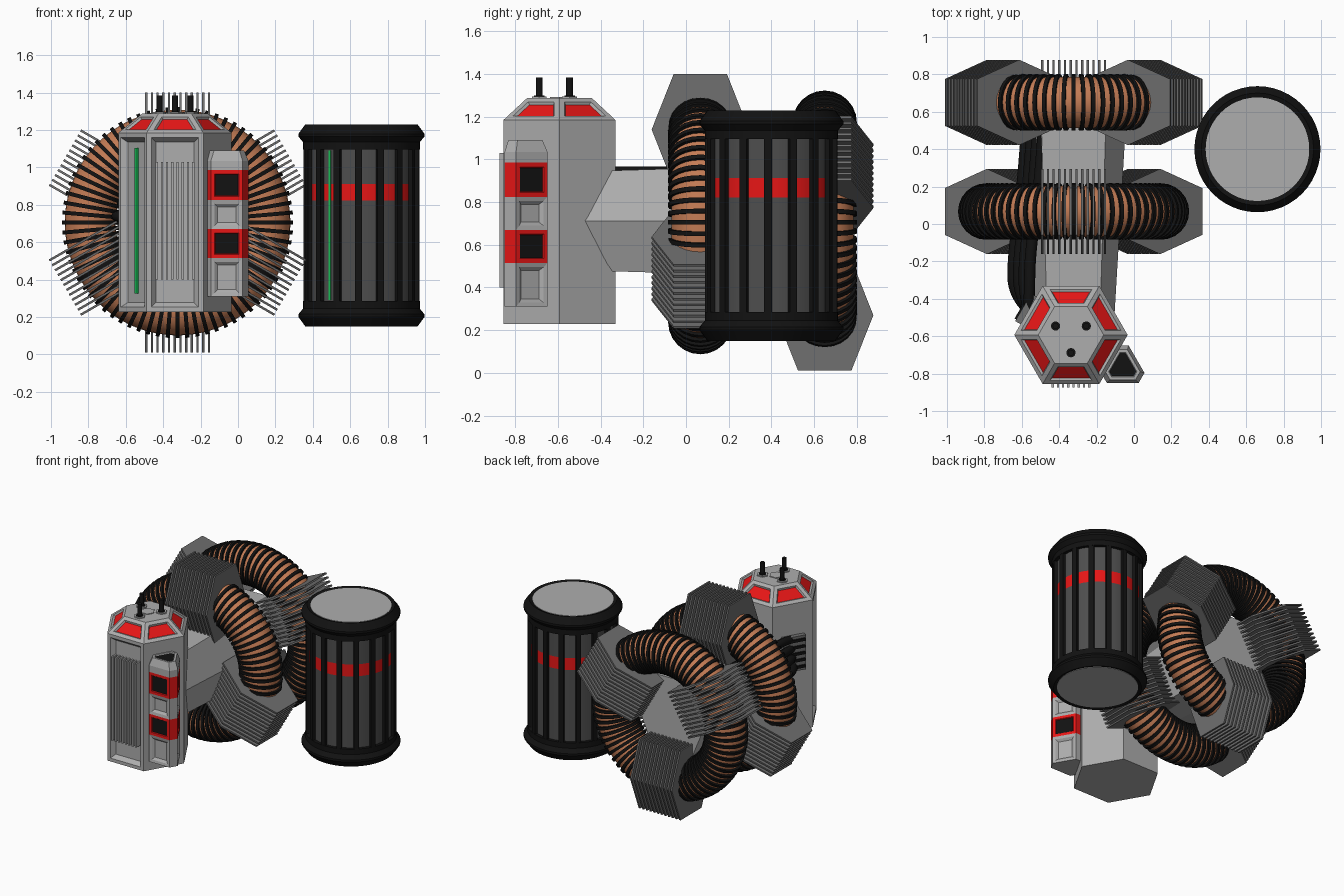
import bpy, bmesh, math
from math import sin, cos, pi, radians
from mathutils import Vector, Matrix

if "Cube" in bpy.data.objects:
    bpy.data.objects.remove(bpy.data.objects["Cube"])

def mat(name, r, g, b):
    m = bpy.data.materials.new(name)
    m.diffuse_color = (r, g, b, 1)
    m.use_nodes = True
    m.node_tree.nodes["Principled BSDF"].inputs["Base Color"].default_value = m.diffuse_color
    return m

LIGHT = mat("light_grey", 0.42, 0.42, 0.42)
FIN = mat("fin_grey", 0.16, 0.16, 0.16)
PANEL = mat("panel_grey", 0.075, 0.075, 0.075)
BLACK = mat("black", 0.006, 0.006, 0.006)
RED = mat("red", 0.8, 0.008, 0.008)
GREEN = mat("green", 0.01, 0.55, 0.1)
COPPER = mat("copper", 0.55, 0.2, 0.09)

def finish(name, bm, mats, smooth=False):
    bmesh.ops.recalc_face_normals(bm, faces=bm.faces[:])
    me = bpy.data.meshes.new(name)
    bm.to_mesh(me)
    bm.free()
    for m in mats:
        me.materials.append(m)
    ob = bpy.data.objects.new(name, me)
    bpy.context.collection.objects.link(ob)
    if smooth:
        bpy.ops.object.select_all(action='DESELECT')
        bpy.context.view_layer.objects.active = ob
        ob.select_set(True)
        bpy.ops.object.shade_smooth_by_angle(angle=radians(35))
    return ob

def loft(bm, sections, cap=True, close=False):
    rows = [[bm.verts.new(p) for p in s] for s in sections]
    n = len(rows[0])
    pairs = list(zip(rows, rows[1:])) + ([(rows[-1], rows[0])] if close else [])
    bands = [[bm.faces.new((a[i], a[(i + 1) % n], b[(i + 1) % n], b[i])) for i in range(n)] for a, b in pairs]
    if cap and not close:
        bm.faces.new(rows[0][::-1])
        bm.faces.new(rows[-1])
    bmesh.ops.recalc_face_normals(bm, faces=bm.faces[:])
    bm.normal_update()
    return bands

def circle(c, r, z, n, off=0):
    return [(c[0] + r * cos(off + 2 * pi * i / n), c[1] + r * sin(off + 2 * pi * i / n), z) for i in range(n)]

def inset(bm, faces, t, d):
    bmesh.ops.inset_individual(bm, faces=faces, thickness=t, depth=d, use_even_offset=True)

def boxes(name, items, m):
    # items: (centre, size, z rotation)
    bm = bmesh.new()
    for c, s, a in items:
        M = Matrix.Translation(c) @ Matrix.Rotation(a, 4, 'Z') @ Matrix.Diagonal((*s, 1))
        bmesh.ops.create_cube(bm, size=1, matrix=M)
    return finish(name, bm, [m])

def cylinder(name, c, r, z0, z1, m, n=16):
    bm = bmesh.new()
    loft(bm, [circle(c, r, z0, n), circle(c, r, z1, n)])
    return finish(name, bm, [m], n > 8)

# Hexagonal tower with recessed front panels and red roof windows
T = (-0.337, -0.593)
bm = bmesh.new()
b = loft(bm, [circle(T, 0.303, 0.228, 6), circle(T, 0.303, 1.185, 6), circle(T, 0.175, 1.288, 6)])
front = [f for f in b[0] if f.normal.y < -0.3 and f.normal.x < 0.3]
inset(bm, front, 0.025, 0)
inset(bm, front, 0.025, -0.03)
inset(bm, b[1], 0.026, 0)
inset(bm, b[1], 0.008, -0.012)
for f in b[1]:
    f.material_index = 1
finish("tower", bm, [LIGHT, RED])

boxes("tower_front_louvres", [((T[0] - 0.098 + 0.028 * i, -0.85, 0.715), (0.012, 0.05, 0.63), 0)
                              for i in range(8)], LIGHT)
a = radians(210)
boxes("tower_light_strip", [((T[0] + 0.236 * cos(a), T[1] + 0.236 * sin(a), 0.715), (0.012, 0.03, 0.78), a)], GREEN)

# Roof centre plate and three antennas
cylinder("roof_plate", T, 0.05, 1.28, 1.293, LIGHT, 6)
for i in range(3):
    ang = radians(30 + 120 * i)
    c = (T[0] + 0.095 * cos(ang), T[1] + 0.095 * sin(ang))
    cylinder("antenna_mount", c, 0.04, 1.28, 1.296, LIGHT, 6)
    cylinder("antenna_socket", c, 0.025, 1.28, 1.30, BLACK, 12)
    cylinder("antenna", c, 0.016, 1.28, 1.385, BLACK, 12)

# Triangular console with red screen bands
C = Vector((-0.06, -0.765))
def tri(k, z):
    pts = []
    for deg in (-30, 90, 210):
        for s in (-1, 1):
            u = radians(deg)
            q = Vector((cos(u), sin(u))) * 0.116 + Vector((-sin(u), cos(u))) * 0.031 * s
            pts.append((C.x + q.x * k, C.y + q.y * k, z))
    return pts
zs = [0.31, 0.515, 0.67, 0.825, 0.985, 1.035]
bm = bmesh.new()
bands = loft(bm, [tri(1, z) for z in zs] + [tri(0.8, 1.09)])
top = [f for f in bm.faces if f.normal.z > 0.9]
for i in (1, 3):
    for f in bands[i]:
        f.material_index = 1
wide = [[f for f in bd if f.calc_area() > 0.1 * (zs[i + 1] - zs[i]) and f.normal.x > -0.3]
        for i, bd in enumerate(bands[:4])]
for i, w in enumerate(wide):
    inset(bm, w, 0.02, 0 if i % 2 else -0.004)
    inset(bm, w, 0.004 if i % 2 else 0.016, -0.006 if i % 2 else -0.014)
    if i % 2:
        for f in w:
            f.material_index = 2
inset(bm, top, 0.015, 0)
inset(bm, top, 0.004, -0.008)
top[0].material_index = 2
finish("console", bm, [LIGHT, RED, BLACK])

items = []
for deg in (-90, 30):
    u = radians(deg)
    n, t = Vector((cos(u), sin(u))), Vector((-sin(u), cos(u)))
    for zc in (0.592, 0.905):
        for dz, w, sh in ((0.033, 0.06, 0), (0.004, 0.10, 0), (-0.026, 0.085, -0.006)):
            p = C + n * 0.0635 + t * sh
            items.append(((p.x, p.y, zc + dz), (0.004, w, 0.007), u))
boxes("screen_lines", items, GREEN)

# Tapered hexagonal beam through both coils
BX, BZ = -0.323, 0.712
def beam_hex(y, w, t, h):
    return [(BX + x, y, BZ + z) for x, z in ((w, 0), (t, h), (-t, h), (-w, 0), (-t, -h), (t, -h))]
bm = bmesh.new()
loft(bm, [beam_hex(-0.55, 0.215, 0.14, 0.23), beam_hex(0.63, 0.285, 0.175, 0.265)])
finish("beam", bm, [LIGHT])

# Ribbed coils
CX, CZ, R = -0.323, 0.705, 0.467
def coil(name, yc, ribs=72, n=24, w=0.0105):
    secs = []
    for i in range(ribs):
        a = 2 * pi * i / ribs
        for off, r in ((-w, 0.136), (-w, 0.151), (w, 0.151), (w, 0.136)):
            secs.append([(CX + (R + r * cos(v)) * cos(a) - off * sin(a), yc + r * sin(v),
                          CZ + (R + r * cos(v)) * sin(a) + off * cos(a))
                         for v in (2 * pi * j / n for j in range(n))])
    bm = bmesh.new()
    for i, band in enumerate(loft(bm, secs, close=True)):
        for f in band:
            f.material_index = 0 if i % 4 == 3 else 1
    finish(name, bm, [COPPER, BLACK], True)

# Brackets made of parallel hexagonal fins
def fins(name, yc, deg, count=12, step=0.0305):
    a = radians(deg)
    hexa = [(0.228, 0), (0.125, 0.26), (-0.125, 0.26), (-0.228, 0), (-0.125, -0.26), (0.125, -0.26)]
    bm = bmesh.new()
    for i in range(count):
        s = (i - (count - 1) / 2) * step
        loft(bm, [[(CX + (0.435 + h) * cos(a) - o * sin(a), yc + y, CZ + (0.435 + h) * sin(a) + o * cos(a))
                   for y, h in hexa] for o in (s - 0.006, s + 0.006)])
    finish(name, bm, [FIN])

for label, yc, start in (("front", 0.067, 90), ("rear", 0.65, 30)):
    coil(label + "_coil", yc)
    for i in range(3):
        fins(label + "_coil_fins", yc, start + 120 * i)

# Cable bundle and its socket on the tower's back left
def tube(name, pts, r):
    cu = bpy.data.curves.new(name, 'CURVE')
    cu.dimensions = '3D'
    cu.bevel_depth, cu.bevel_resolution, cu.use_fill_caps = r, 2, True
    sp = cu.splines.new('NURBS')
    sp.points.add(len(pts) - 1)
    for p, q in zip(sp.points, pts):
        p.co = (*q, 1)
    sp.use_endpoint_u, sp.order_u = True, 3
    cu.materials.append(BLACK)
    bpy.context.collection.objects.link(bpy.data.objects.new(name, cu))
for i in range(4):
    dx, z = 0.03 * i, 0.74 + 0.066 * i
    tube("cable", [(-0.56, -0.46, z - 0.02), (-0.65 + dx, -0.38, z), (-0.645 + dx, -0.15, z),
                   (-0.60 + dx, 0.15, z), (-0.575 + dx, 0.5, z)], 0.03)
a = radians(150)
sx, sy = T[0] + 0.27 * cos(a), T[1] + 0.27 * sin(a)
boxes("cable_socket", [((sx, sy, 0.82), (0.05, 0.17, 0.26), a)], FIN)
boxes("cable_socket_ribs", [((sx, sy, 0.72 + 0.05 * i), (0.07, 0.15, 0.02), a) for i in range(5)], BLACK)

# Tank: body with red band, bars, rims, end caps and light strip
K, MID = (0.66, 0.40), 0.69
bm = bmesh.new()
b = loft(bm, [circle(K, 0.288, z, 48) for z in (0.25, 0.822, 0.912, 1.13)])
for f in b[1]:
    f.material_index = 1
finish("tank_body", bm, [PANEL, RED], True)
bars = []
for i in range(16):
    a = radians(22.5 * i - 3)
    bars.append(((K[0] + 0.293 * cos(a), K[1] + 0.293 * sin(a), MID), (0.034, 0.036, 0.86), a))
boxes("tank_bars", bars, BLACK)
prof = [(0.272, 0.53), (0.30, 0.54), (0.337, 0.49), (0.337, 0.475), (0.312, 0.445), (0.312, 0.405), (0.27, 0.405)]
for label, s in (("top", 1), ("bottom", -1)):
    bm = bmesh.new()
    loft(bm, [circle(K, r, MID + s * z, 48) for r, z in prof], close=True)
    finish("tank_rim_" + label, bm, [BLACK], True)
    cylinder("tank_cap_" + label, K, 0.277, MID + s * 0.45, MID + s * 0.535, LIGHT, 48)
a = radians(-90 - 36)
boxes("tank_light_strip", [((K[0] + 0.288 * cos(a), K[1] + 0.288 * sin(a), MID), (0.008, 0.012, 0.8), a)], GREEN)
